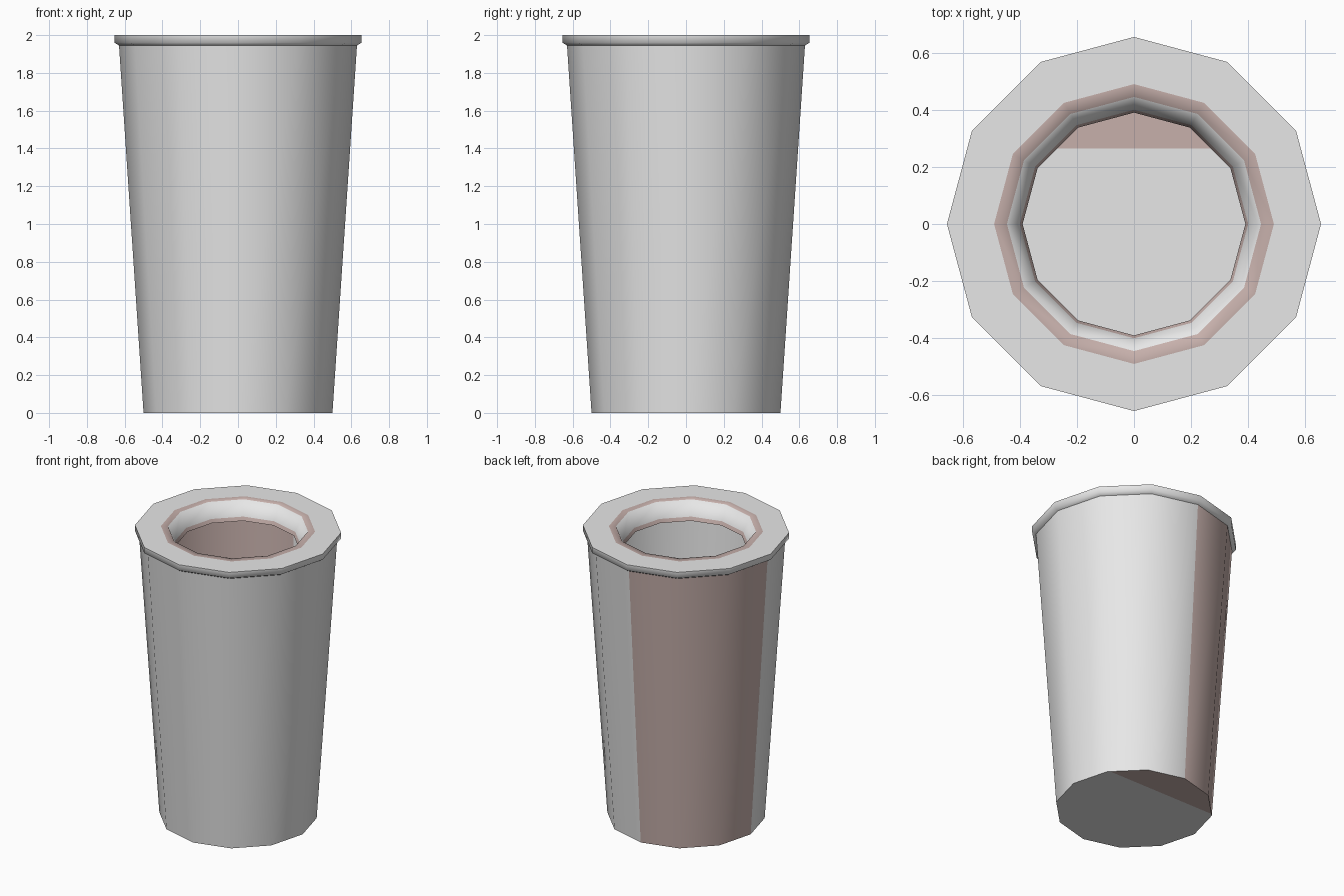
import bpy, bmesh, math
from mathutils import Vector

if "Cube" in bpy.data.objects:
    bpy.data.objects.remove(bpy.data.objects["Cube"])

SIDES = 12


def material(name, rgb):
    m = bpy.data.materials.new(name)
    m.diffuse_color = (*rgb, 1.0)
    m.use_nodes = True
    m.node_tree.nodes["Principled BSDF"].inputs["Base Color"].default_value = m.diffuse_color
    return m


MATS = [material("light_grey", (0.80, 0.80, 0.80)),
        material("dusty_brown", (0.57, 0.435, 0.41))]


def lathe(bm, profile):
    """Spin an open (radius, z) profile into a faceted sheet; returns its rings."""
    rings = [[bm.verts.new((r * math.cos(2 * math.pi * i / SIDES),
                            r * math.sin(2 * math.pi * i / SIDES), z))
              for i in range(SIDES)] for r, z in profile]
    for k, (a, b) in enumerate(zip(rings, rings[1:])):
        for i in range(SIDES):
            j = (i + 1) % SIDES
            f = bm.faces.new((a[i], a[j], b[j], b[i]))
            f.material_index = 0
    return rings


def finish(bm, name, angle):
    mesh = bpy.data.meshes.new(name)
    bm.to_mesh(mesh)
    bm.free()
    for m in MATS:
        mesh.materials.append(m)
    ob = bpy.data.objects.new(name, mesh)
    bpy.context.collection.objects.link(ob)
    bpy.ops.object.select_all(action='DESELECT')
    ob.select_set(True)
    bpy.context.view_layer.objects.active = ob
    bpy.ops.object.shade_smooth_by_angle(angle=math.radians(angle))
    return ob


# Cup: tapered thin wall, with one brown quarter at the back left
bm = bmesh.new()
rings = lathe(bm, [(0.50, 0.0), (0.63, 1.945)])
for f in bm.faces:
    c = f.calc_center_median()
    if c.x < 0 and c.y > 0:
        f.material_index = 1
finish(bm, "cup_wall", 40)

# Base disc, cut across so the back strip is brown
bm = bmesh.new()
ring = [bm.verts.new((0.5 * math.cos(2 * math.pi * i / SIDES),
                      0.5 * math.sin(2 * math.pi * i / SIDES), 0))
        for i in range(SIDES)]
bm.faces.new(ring[::-1])
bmesh.ops.bisect_plane(bm, geom=bm.verts[:] + bm.edges[:] + bm.faces[:],
                       plane_co=Vector((0, 0.265, 0)), plane_no=Vector((0, 1, 0)))
for f in bm.faces:
    f.material_index = 1 if f.calc_center_median().y > 0.265 else 0
finish(bm, "cup_base", 30)

# Rim: flared lip, flat top with a brown ring, sloping collar with a brown lower band
bm = bmesh.new()
lathe(bm, [(0.63, 1.945), (0.655, 1.96), (0.655, 2.0), (0.49, 2.0),
           (0.445, 2.0), (0.40, 1.90), (0.39, 1.875)])
for f in bm.faces:
    c = f.calc_center_median()
    on_ring = c.z > 1.99 and math.hypot(c.x, c.y) < 0.49
    if on_ring or c.z < 1.895 and math.hypot(c.x, c.y) < 0.45:
        f.material_index = 1
finish(bm, "rim", 70)
